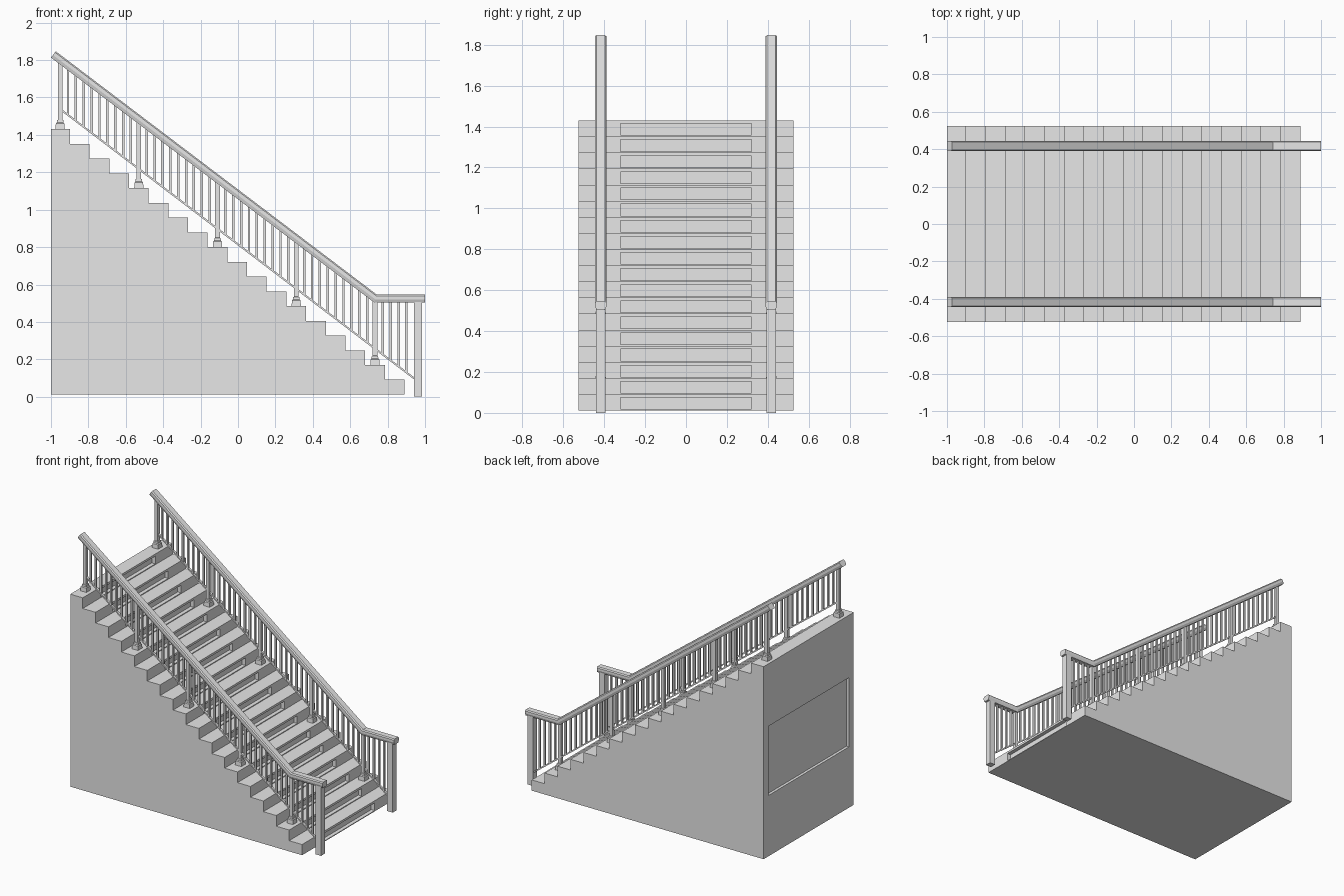
import bpy, bmesh
from mathutils import Vector

cube = bpy.data.objects.get("Cube")
if cube:
    bpy.data.objects.remove(cube, do_unlink=True)

grey = bpy.data.materials.new("plain grey")
grey.use_nodes = True
grey.diffuse_color = (0.8, 0.8, 0.8, 1)
grey.node_tree.nodes["Principled BSDF"].inputs["Base Color"].default_value = (0.8, 0.8, 0.8, 1)

STEPS, RUN, RISE = 18, 0.1052, 0.0788
FRONT, BASE, HALF_W = 0.89, 0.012, 0.525
RAIL_Y = -0.417


def finish(name, bm, mirrored=False):
    bmesh.ops.recalc_face_normals(bm, faces=bm.faces)
    mesh = bpy.data.meshes.new(name)
    bm.to_mesh(mesh)
    bm.free()
    mesh.materials.append(grey)
    obj = bpy.data.objects.new(name, mesh)
    bpy.context.collection.objects.link(obj)
    if mirrored:
        mod = obj.modifiers.new("both sides", 'MIRROR')
        mod.use_axis = (False, True, False)
        mod.use_mirror_merge = False
    return obj


def loft(bm, rings):
    """Skin a list of equal closed rings and cap both ends."""
    loops = [[bm.verts.new(p) for p in ring] for ring in rings]
    for a, b in zip(loops, loops[1:]):
        for i in range(len(a)):
            j = (i + 1) % len(a)
            bm.faces.new((a[i], a[j], b[j], b[i]))
    bm.faces.new(loops[0])
    bm.faces.new(loops[-1])


def square(x, y, z, r):
    return [(x + sx * r, y + sy * r, z) for sx, sy in ((-1, -1), (1, -1), (1, 1), (-1, 1))]


def box(bm, x0, x1, y0, y1, z0, z1):
    loft(bm, [[(x0, y0, z), (x1, y0, z), (x1, y1, z), (x0, y1, z)] for z in (z0, z1)])


def tread_z(k):
    return BASE + RISE * (k + 1)


def rail_z(x):
    return max(0.525, 1.83 - 0.758 * (x + 0.987))


def lower_z(x):
    return 1.53 - 0.761 * (x + 0.94)


# Solid stair body, a stepped side profile extruded across the width
profile = [(-1, BASE), (FRONT, BASE)]
for k in range(STEPS):
    x = FRONT - RUN * k
    back = -1 if k == STEPS - 1 else x - RUN
    profile += [(x, tread_z(k)), (back, tread_z(k))]
bm = bmesh.new()
loft(bm, [[(x, y, z) for x, z in profile] for y in (-HALF_W, HALF_W)])
body = finish("stair_body", bm)

# Recesses under each tread nose, and the panel in the tall back wall
bm = bmesh.new()
for k in range(STEPS):
    x = FRONT - RUN * k
    box(bm, x - 0.028, x + 0.02, -0.32, 0.32, tread_z(k - 1) + 0.006, tread_z(k) - 0.016)
box(bm, -1.05, -0.98, -0.47, 0.47, 0.46, 0.97)
cutter = finish("recess_cutter", bm)
cutter.hide_render = True
cut = body.modifiers.new("recesses", 'BOOLEAN')
cut.operation = 'DIFFERENCE'
cut.solver = 'EXACT'
cut.object = cutter
bpy.context.view_layer.update()
graph = bpy.context.evaluated_depsgraph_get()
carved = bpy.data.meshes.new_from_object(body.evaluated_get(graph))
body.modifiers.clear()
body.data = carved
bpy.data.objects.remove(cutter, do_unlink=True)

# Handrail, a chamfered section swept down the slope and along the level end
section = [(-0.021, -0.021), (0.021, -0.021), (0.028, -0.004), (0.028, 0.014),
           (0.021, 0.021), (-0.021, 0.021), (-0.028, 0.014), (-0.028, -0.004)]
path = [((-0.987, 1.83), (0.604, 0.797)), ((0.735, 0.525), (0.34, 1.0)), ((1.0, 0.525), (0, 1))]
bm = bmesh.new()
loft(bm, [[(px + nx * h, RAIL_Y + w, pz + nz * h) for w, h in section]
          for (px, pz), (nx, nz) in path])
finish("handrails", bm, True)

# Thin lower rail that carries the balusters
bm = bmesh.new()
loft(bm, [[(x, RAIL_Y + sy * 0.008, lower_z(x) + sz * 0.006)
           for sy, sz in ((-1, -1), (1, -1), (1, 1), (-1, 1))] for x in (-0.95, 0.95)])
finish("lower_rails", bm, True)

# Posts on flared feet, one on every fourth tread
post_xs = [FRONT - RUN * (k + 0.5) for k in range(1, STEPS, 4)]
bm = bmesh.new()
for k, x in zip(range(1, STEPS, 4), post_xs):
    z = tread_z(k)
    foot = ((0, 0.025), (0.03, 0.023), (0.036, 0.018), (0.048, 0.017), (0.05, 0.0125))
    rings = [square(x, RAIL_Y, z + h, r) for h, r in foot]
    loft(bm, rings + [square(x, RAIL_Y, rail_z(x) - 0.008, 0.0125)])
finish("rail_posts", bm, True)

# Heavy newel post standing on the ground
bm = bmesh.new()
box(bm, 0.94, 0.985, RAIL_Y - 0.0225, RAIL_Y + 0.0225, 0, 0.515)
finish("newel_posts", bm, True)

# Balusters evenly spaced between the posts
bm = bmesh.new()
gap = RUN * 4 / 10
for i in range(1, 45):
    if i % 10:
        x = post_xs[-1] + gap * i
        loft(bm, [square(x, RAIL_Y, z, 0.0065) for z in (lower_z(x), rail_z(x) - 0.01)])
finish("balusters", bm, True)
